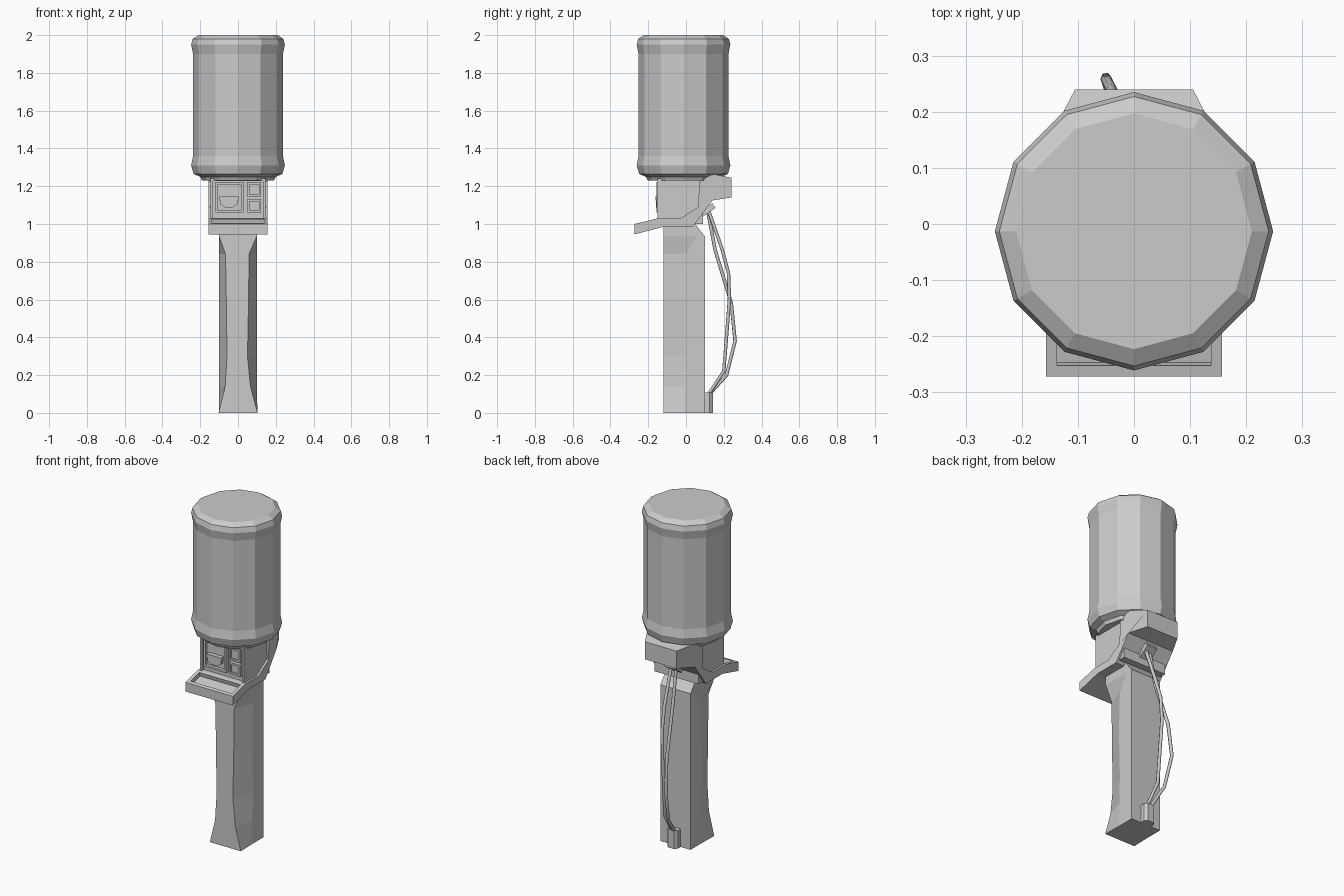
import bpy, bmesh, math
from mathutils import Vector, Matrix

if "Cube" in bpy.data.objects:
    bpy.data.objects.remove(bpy.data.objects["Cube"])


def finish(bm, name):
    bmesh.ops.recalc_face_normals(bm, faces=bm.faces)
    mesh = bpy.data.meshes.new(name)
    bm.to_mesh(mesh)
    bm.free()
    ob = bpy.data.objects.new(name, mesh)
    bpy.context.collection.objects.link(ob)
    return ob


def loft(name, rings):
    """Skin a stack of equal-length vertex rings and cap both ends."""
    bm = bmesh.new()
    rows = [[bm.verts.new(p) for p in r] for r in rings]
    n = len(rows[0])
    for a, b in zip(rows, rows[1:]):
        for i in range(n):
            j = (i + 1) % n
            bm.faces.new((a[i], a[j], b[j], b[i]))
    bm.faces.new(rows[0][::-1])
    bm.faces.new(rows[-1])
    return finish(bm, name)


def box(name, x, y, z, tilt=0.0):
    bm = bmesh.new()
    c = Vector((sum(x) / 2, sum(y) / 2, sum(z) / 2))
    size = (x[1] - x[0], y[1] - y[0], z[1] - z[0], 1)
    m = Matrix.Translation(c) @ Matrix.Rotation(tilt, 4, 'X') @ Matrix.Diagonal(size)
    bmesh.ops.create_cube(bm, size=1, matrix=m)
    return finish(bm, name)


def recess(ob, direction, rim, depth):
    """Inset the face looking along direction and push it inward."""
    bm = bmesh.new()
    bm.from_mesh(ob.data)
    d = Vector(direction).normalized()
    face = max(bm.faces, key=lambda f: f.normal.dot(d))
    push = -face.normal * depth
    bmesh.ops.inset_region(bm, faces=[face], thickness=rim, use_even_offset=True)
    out = bmesh.ops.extrude_discrete_faces(bm, faces=[face])["faces"]
    bmesh.ops.translate(bm, verts=out[0].verts, vec=push)
    bm.to_mesh(ob.data)
    bm.free()


def cable(name, points, radius):
    cu = bpy.data.curves.new(name, 'CURVE')
    cu.dimensions = '3D'
    cu.bevel_depth = radius
    cu.bevel_resolution = 1
    cu.use_fill_caps = True
    s = cu.splines.new('POLY')
    s.points.add(len(points) - 1)
    for p, co in zip(s.points, points):
        p.co = (*co, 1)
    bpy.context.collection.objects.link(bpy.data.objects.new(name, cu))


# Twelve-sided water tank
tank = [(0.19, 1.23), (0.20, 1.25), (0.235, 1.265), (0.248, 1.31), (0.238, 1.36),
        (0.238, 1.90), (0.248, 1.95), (0.24, 1.98), (0.21, 2.0)]
loft("tank", [[(r * math.sin(math.tau * i / 12), -0.013 + r * math.cos(math.tau * i / 12), z)
               for i in range(12)] for r, z in tank])

# Post: front corners chamfered, chamfers fading out at both ends
# (z, front half width left, front half width right, chamfer end y, back y)
post = [(0.0, 0.103, 0.103, -0.005, 0.10), (0.14, 0.068, 0.066, -0.005, 0.10),
        (0.30, 0.058, 0.050, 0.0, 0.10), (0.60, 0.062, 0.056, -0.008, 0.10),
        (0.84, 0.066, 0.058, 0.0, 0.10), (0.935, 0.1, 0.1, 0.06, 0.10),
        (0.965, 0.1, 0.1, 0.06, 0.075), (1.0, 0.1, 0.1, 0.03, 0.05)]
loft("post", [[(-l, -0.12, z), (r, -0.12, z), (0.1, cy, z), (0.1, by, z),
               (-0.1, by, z), (-0.1, cy, z)] for z, l, r, cy, by in post])

# Side-profile bracket running from drip tray to rear housing
profile = [(-0.272, 0.945), (-0.12, 0.985), (0.035, 0.985), (0.14, 1.125), (0.24, 1.14),
           (0.24, 1.245), (0.14, 1.265), (0.07, 1.225), (0.065, 1.09), (-0.03, 1.03),
           (-0.15, 1.03), (-0.272, 1.0)]
half = lambda y: 0.105 if y > 0.2 else 0.157
bracket = loft("tray_bracket", [[(s * half(y), y, z) for y, z in profile] for s in (-1, 1)])
recess(bracket, (0, -0.24, 0.97), 0.02, 0.025)

# Dispenser body with recessed front
body = box("dispenser_body", (-0.145, 0.145), (-0.152, 0.09), (1.0, 1.24))
recess(body, (0, -1, 0), 0.012, 0.02)

# Front panels: tap niche and two switches
for name, x, z, depth in [("tap_niche", (-0.12, 0.028), (1.06, 1.222), 0.018),
                          ("upper_switch", (0.048, 0.122), (1.145, 1.222), 0.008),
                          ("lower_switch", (0.048, 0.122), (1.062, 1.132), 0.008)]:
    recess(box(name, x, (-0.155, -0.125), z), (0, -1, 0), 0.012, depth)

# Tap lever and spout
box("tap_lever", (-0.097, 0.003), (-0.162, -0.13), (1.125, 1.145))
loft("tap_spout", [[(-0.047 + s * w, y, z) for s, y in
                    ((-1, -0.158), (1, -0.158), (1, -0.13), (-1, -0.13))]
                   for w, z in ((0.02, 1.088), (0.045, 1.105), (0.045, 1.125))])

# Cable plug, cable clamp and the two hanging cables
box("cable_plug", (-0.035, 0.035), (0.075, 0.155), (1.06, 1.09), math.radians(35))
loft("cable_clamp", [[(-0.035, 0.09, z), (0.035, 0.09, z), (0.035, 0.125, z),
                      (0.02, 0.143, z), (-0.02, 0.143, z), (-0.035, 0.125, z)]
                     for z in (0.0, 0.108)])
cable("inner_cable", [(0.015, 0.12, 1.07), (0.01, 0.19, 0.87), (0.0, 0.225, 0.74),
                      (-0.005, 0.23, 0.60), (0.0, 0.2, 0.22), (0.01, 0.12, 0.1)], 0.01)
cable("outer_cable", [(-0.015, 0.115, 1.07), (-0.02, 0.155, 0.86), (-0.04, 0.24, 0.58),
                      (-0.05, 0.26, 0.38), (-0.035, 0.215, 0.2), (-0.01, 0.125, 0.1)], 0.01)
